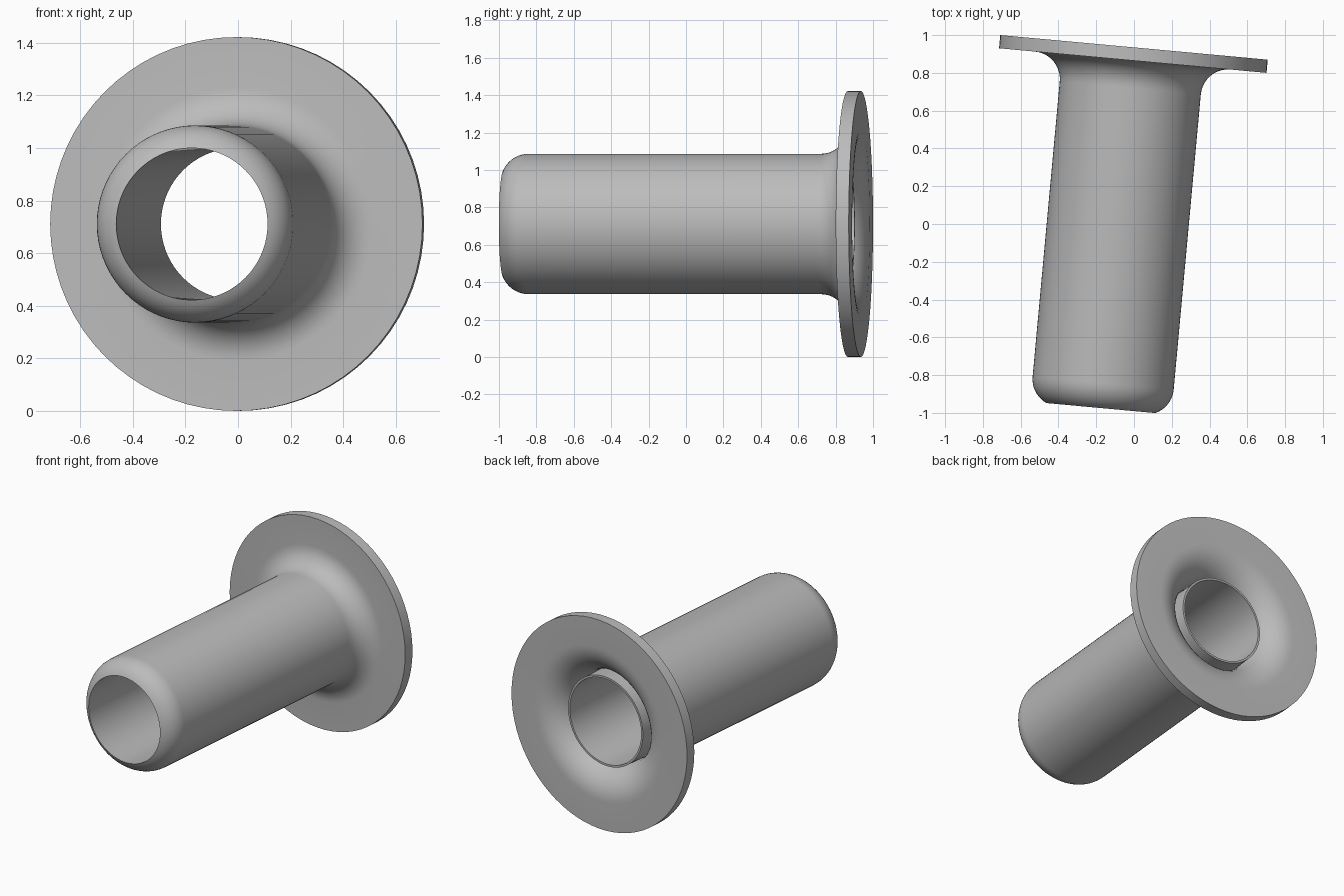
import bpy
import bmesh
from math import sin, cos, radians
from mathutils import Vector

cube = bpy.data.objects.get("Cube")
if cube:
    bpy.data.objects.remove(cube, do_unlink=True)

# Single grey metal
metal = bpy.data.materials.new("grey_metal")
metal.use_nodes = True
GREY = (0.5, 0.5, 0.5, 1)
metal.diffuse_color = GREY
metal.node_tree.nodes["Principled BSDF"].inputs["Base Color"].default_value = GREY

FLANGE_R, TUBE_R, BORE_R = 0.711, 0.375, 0.289
WALL, LENGTH = 0.07, 1.917
FILLET = 0.145
FLARE = FILLET + WALL
TILT = radians(-5.25)


def arc(radius, depth, size, start, end, steps):
    """Arc as (radius, depth) points around a centre; angle 0 points outward."""
    angles = [radians(start + (end - start) * i / steps) for i in range(steps + 1)]
    return [(radius + size * cos(a), depth + size * sin(a)) for a in angles]


def revolve(name, profile, segments=72):
    """Spin a closed (radius, depth) profile about the local y axis."""
    bm = bmesh.new()
    verts = [bm.verts.new((r, -d, 0)) for r, d in profile]
    edges = [bm.edges.new((v, verts[i - 1])) for i, v in enumerate(verts)]
    bmesh.ops.spin(bm, geom=verts + edges, cent=Vector(), axis=(0, 1, 0),
                   angle=radians(360), steps=segments, use_merge=True)
    bmesh.ops.remove_doubles(bm, verts=bm.verts, dist=1e-5)
    bmesh.ops.recalc_face_normals(bm, faces=bm.faces)
    mesh = bpy.data.meshes.new(name)
    bm.to_mesh(mesh)
    bm.free()
    mesh.materials.append(metal)
    obj = bpy.data.objects.new(name, mesh)
    bpy.context.collection.objects.link(obj)
    obj.location = (0, 0.935, FLANGE_R)
    obj.rotation_euler.z = TILT
    bpy.ops.object.select_all(action="DESELECT")
    obj.select_set(True)
    bpy.context.view_layer.objects.active = obj
    bpy.ops.object.shade_smooth_by_angle(angle=radians(30))
    return obj


# Flanged tube: flared mouth, flat flange, outer fillet, rounded tip, bore and inner lip
bend_r = TUBE_R + FILLET
tip = 0.145
tip_r = TUBE_R - tip
profile = arc(bend_r, FLARE, FLARE, 180, 270, 12)
profile += [(FLANGE_R, 0), (FLANGE_R, WALL)]
profile += arc(bend_r, FLARE, FILLET, 270, 180, 10)
profile += arc(tip_r, LENGTH - 0.132, tip, 0, 66, 9)
profile += [(BORE_R, LENGTH), (BORE_R, 0.06), (BORE_R + 0.014, 0.06)]
revolve("flanged_bushing", profile)
